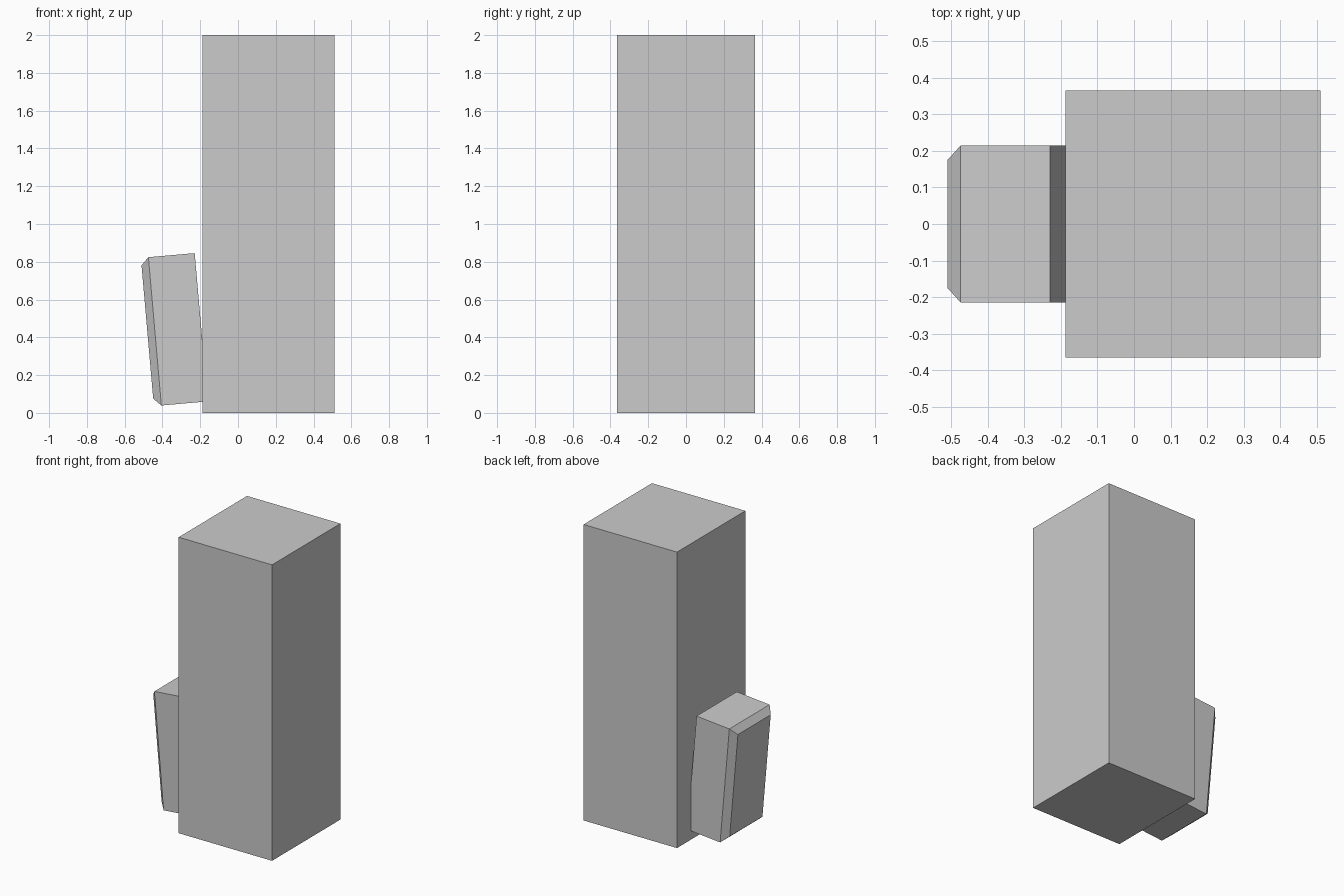
import bpy, bmesh, math

if "Cube" in bpy.data.objects:
    bpy.data.objects.remove(bpy.data.objects["Cube"])


def make_box(name, size, location, tilt=0.0, bevel=0.0):
    """Box centred on location; bevel raises a chamfered panel on its -x face."""
    bm = bmesh.new()
    bmesh.ops.create_cube(bm, size=1)
    bmesh.ops.scale(bm, vec=size, verts=bm.verts)
    bm.normal_update()
    if bevel:
        outer = min(bm.faces, key=lambda f: f.calc_center_median().x)
        bmesh.ops.inset_region(bm, faces=[outer], thickness=bevel, depth=bevel,
                               use_even_offset=True)
    mesh = bpy.data.meshes.new(name)
    bm.to_mesh(mesh)
    bm.free()
    obj = bpy.data.objects.new(name, mesh)
    obj.location = location
    obj.rotation_euler.y = tilt
    bpy.context.collection.objects.link(obj)
    return obj


# Tall main block
make_box("main_block", (0.698, 0.73, 2.0), (0.161, 0, 1.0))

# Leaning side block with chamfered outer face, sunk into the main block
make_box("side_block", (0.246, 0.43, 0.788), (-0.3175, 0, 0.4425),
         tilt=math.radians(-5), bevel=0.04)
